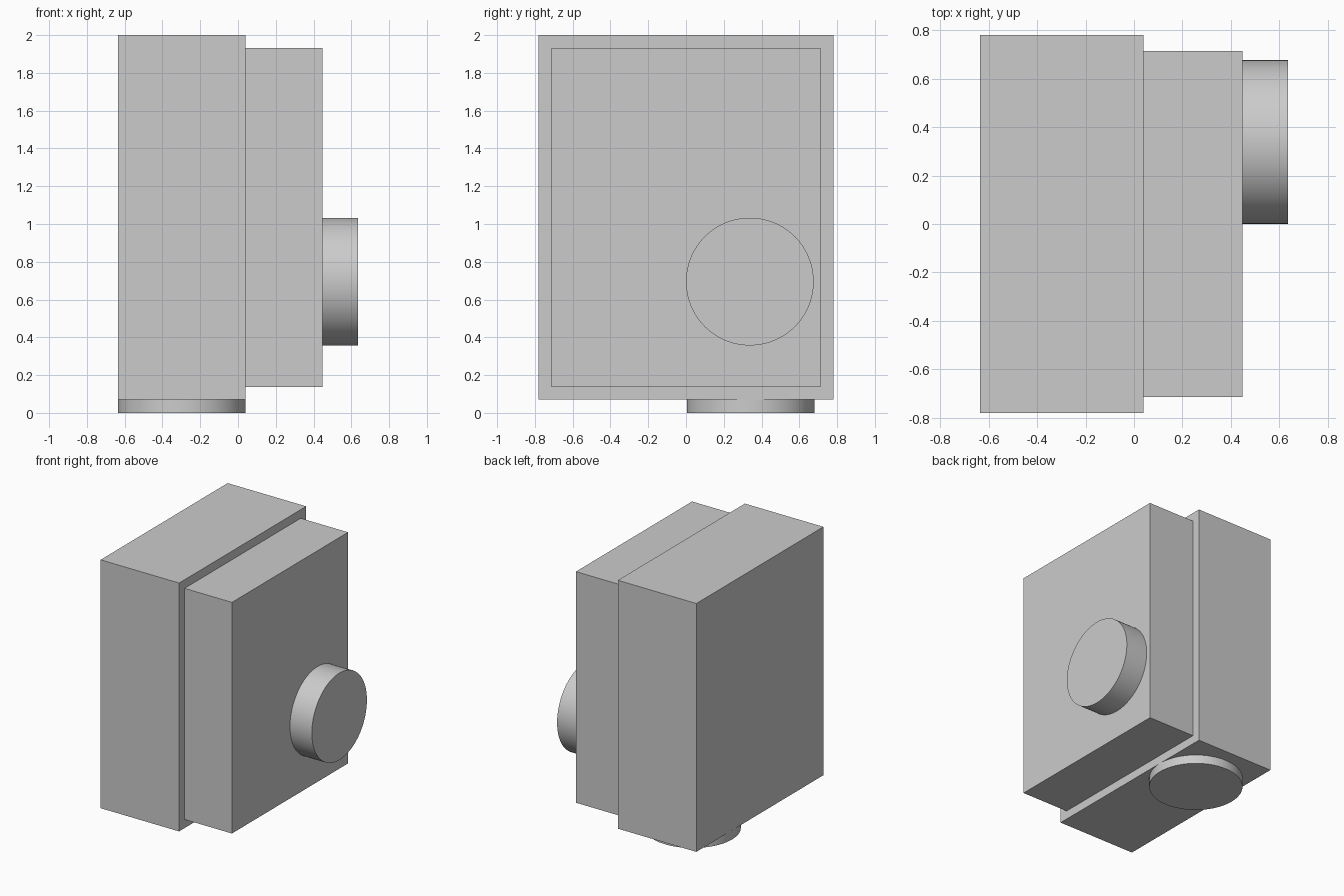
import bpy
from math import pi

if "Cube" in bpy.data.objects:
    bpy.data.objects.remove(bpy.data.objects["Cube"], do_unlink=True)

GREY = (0.6, 0.6, 0.6, 1)
grey = bpy.data.materials.new("light_grey")
grey.use_nodes = True
grey.diffuse_color = GREY
grey.node_tree.nodes["Principled BSDF"].inputs["Base Color"].default_value = GREY


def finish(name):
    obj = bpy.context.object
    obj.name = name
    obj.data.materials.append(grey)
    return obj


def box(name, low, high):
    center = [(a + b) / 2 for a, b in zip(low, high)]
    bpy.ops.mesh.primitive_cube_add(size=1, location=center)
    obj = finish(name)
    obj.scale = [b - a for a, b in zip(low, high)]
    bpy.ops.object.transform_apply(location=False, rotation=False, scale=True)


def disc(name, center, depth, rotation=(0, 0, 0)):
    bpy.ops.mesh.primitive_cylinder_add(vertices=96, radius=0.338, depth=depth,
                                        location=center, rotation=rotation)
    finish(name)
    bpy.ops.object.shade_smooth_by_angle()


# Housing and its slightly smaller cover
box("housing", (-0.635, -0.78, 0.07), (0.04, 0.78, 2.0))
box("cover", (0.04, -0.713, 0.137), (0.447, 0.713, 1.933))

# Round port on the cover and round port under the housing
disc("side_port", (0.541, 0.338, 0.695), 0.188, (0, pi / 2, 0))
disc("bottom_port", (-0.298, 0.342, 0.035), 0.07)
